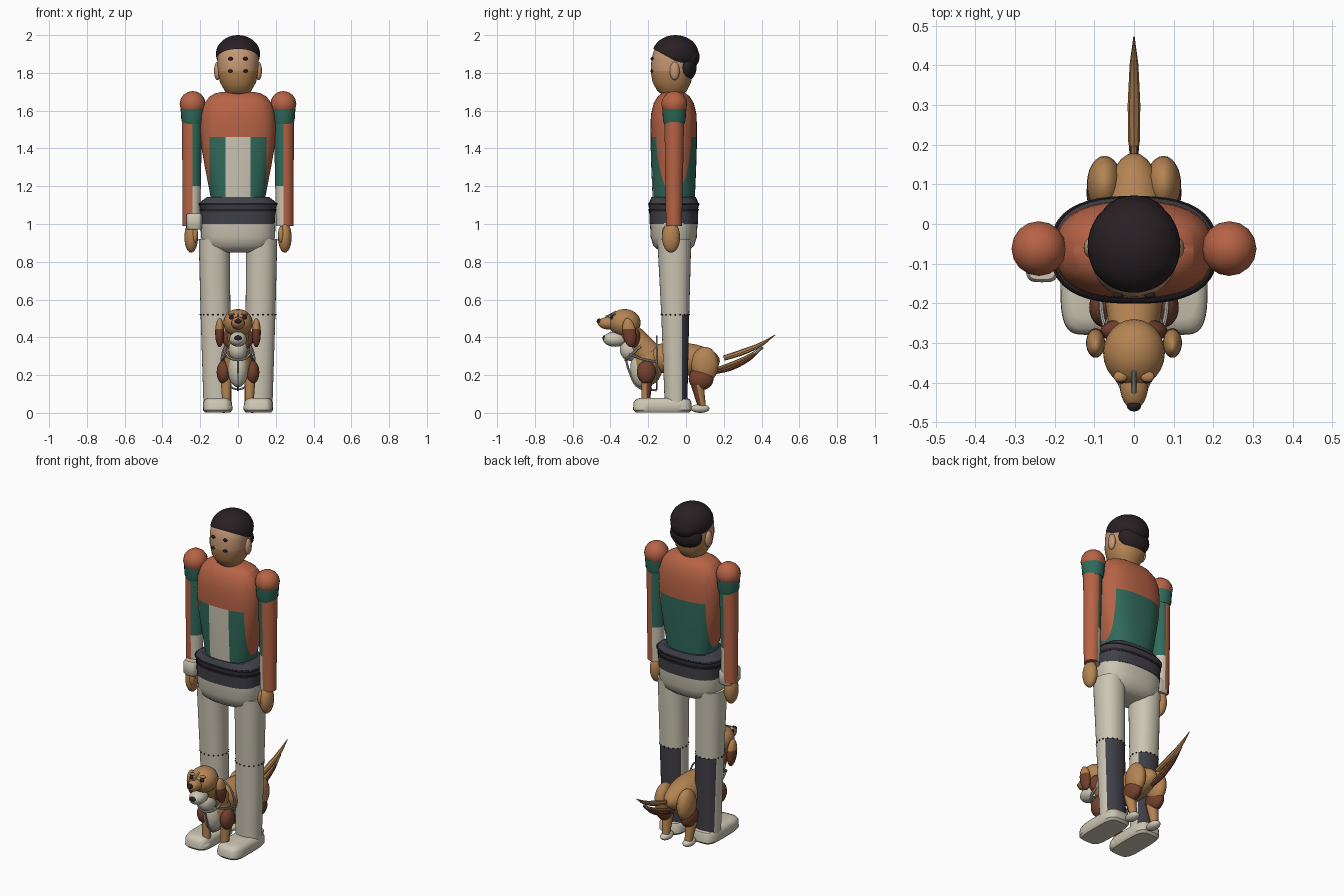
import bpy, bmesh, math
from mathutils import Vector, Matrix

if "Cube" in bpy.data.objects:
    bpy.data.objects.remove(bpy.data.objects["Cube"])

COLOURS = {
    "rust": (0.47, 0.125, 0.06), "green": (0.03, 0.145, 0.105), "cream": (0.60, 0.56, 0.45),
    "charcoal": (0.05, 0.05, 0.065), "hair_dark": (0.022, 0.014, 0.016), "tan": (0.46, 0.23, 0.085),
    "skin": (0.55, 0.31, 0.17), "brown": (0.17, 0.052, 0.026), "grey": (0.45, 0.45, 0.42),
}
MATS = {}
for key, rgb in COLOURS.items():
    m = bpy.data.materials.new(key)
    m.use_nodes = True
    m.diffuse_color = (*rgb, 1)
    m.node_tree.nodes["Principled BSDF"].inputs["Base Color"].default_value = (*rgb, 1)
    MATS[key] = m
made = []


def finish(name, bm, mats, rule=None, cuts=()):
    """Slice along colour borders, assign colours and link the part."""
    for co, no in cuts:
        bmesh.ops.bisect_plane(bm, geom=bm.verts[:] + bm.edges[:] + bm.faces[:],
                               plane_co=co, plane_no=no)
    bmesh.ops.recalc_face_normals(bm, faces=bm.faces[:])
    mats = mats.split()
    if rule:
        for f in bm.faces:
            f.material_index = mats.index(rule(f.calc_center_median()))
    me = bpy.data.meshes.new(name)
    bm.to_mesh(me)
    bm.free()
    for k in mats:
        me.materials.append(MATS[k])
    ob = bpy.data.objects.new(name, me)
    bpy.context.collection.objects.link(ob)
    made.append(ob)
    return ob


def loft(name, rings, mats, power=2.0, n=40, rule=None, cuts=()):
    """Stack superellipse rings given as (z, cx, cy, rx, ry)."""
    bm = bmesh.new()
    loops = []
    for z, cx, cy, rx, ry in rings:
        loop = []
        for i in range(n):
            c, s = math.cos(math.tau * i / n), math.sin(math.tau * i / n)
            px = math.copysign(abs(c) ** (2 / power), c)
            py = math.copysign(abs(s) ** (2 / power), s)
            loop.append(bm.verts.new((cx + rx * px, cy + ry * py, z)))
        loops.append(loop)
    for a, b in zip(loops, loops[1:]):
        for i in range(n):
            bm.faces.new((a[i], a[(i + 1) % n], b[(i + 1) % n], b[i]))
    bm.faces.new(loops[0][::-1])
    bm.faces.new(loops[-1])
    return finish(name, bm, mats, rule, cuts)


def ball(name, centre, radii, mats, tilt=0, seg=24, rule=None, cuts=(), trim=None):
    bm = bmesh.new()
    mat = Matrix.Translation(centre) @ Matrix.Rotation(tilt, 4, 'X') @ Matrix.Diagonal((*radii, 1))
    bmesh.ops.create_uvsphere(bm, u_segments=seg, v_segments=seg // 2, radius=1, matrix=mat)
    if trim:
        bmesh.ops.bisect_plane(bm, geom=bm.verts[:] + bm.edges[:] + bm.faces[:],
                               plane_co=trim[0], plane_no=trim[1], clear_inner=True)
    return finish(name, bm, mats, rule, cuts)


def limb(name, a, b, r1, r2, mats, rule=None, cuts=()):
    a, b = Vector(a), Vector(b)
    bm = bmesh.new()
    mat = Matrix.Translation((a + b) / 2) @ (b - a).to_track_quat('Z', 'Y').to_matrix().to_4x4()
    bmesh.ops.create_cone(bm, cap_ends=True, segments=20, radius1=r1, radius2=r2,
                          depth=(b - a).length, matrix=mat)
    return finish(name, bm, mats, rule, cuts)


def tube(name, pts, radius, mat, taper=None, closed=False):
    """Smooth strap or tail along points; taper scales the radius per point."""
    cu = bpy.data.curves.new(name, 'CURVE')
    cu.dimensions = '3D'
    cu.bevel_depth, cu.bevel_resolution, cu.use_fill_caps = radius, 2, True
    sp = cu.splines.new('BEZIER')
    sp.bezier_points.add(len(pts) - 1)
    for i, (p, co) in enumerate(zip(sp.bezier_points, pts)):
        p.co, p.radius = co, taper[i] if taper else 1
        p.handle_left_type = p.handle_right_type = 'AUTO'
    sp.use_cyclic_u = closed
    sp.resolution_u = 8
    cu.materials.append(MATS[mat])
    ob = bpy.data.objects.new(name, cu)
    bpy.context.collection.objects.link(ob)
    bpy.ops.object.select_all(action='DESELECT')
    ob.select_set(True)
    bpy.context.view_layer.objects.active = ob
    bpy.ops.object.convert(target='MESH')
    made.append(bpy.context.object)


X, Y, Z = Vector((1, 0, 0)), Vector((0, 1, 0)), Vector((0, 0, 1))
CY = -0.065


def stack(rows):
    return [(z, 0, CY, rx, ry) for z, rx, ry in rows]


# Torso: cream shirt front, green waistcoat, rust jacket
def torso_rule(c):
    if c.z > 1.46:
        return "rust"
    if c.y < CY and abs(c.x) < 0.065:
        return "cream"
    return "green" if abs(c.x) < 0.15 else "rust"


loft("torso", stack([(1.11, .14, .11), (1.16, .148, .113), (1.3, .175, .119), (1.4, .193, .122),
                     (1.5, .2, .123), (1.58, .197, .121), (1.64, .178, .106), (1.675, .15, .085),
                     (1.692, .12, .062), (1.7, .08, .04)]),
     "rust cream green", 2.5, 56, torso_rule,
     [(Z * 1.46, Z)] + [(X * v, X) for v in (-.15, -.065, .065, .15)] + [(Y * CY, Y)])

# Belt and hips
loft("belt", stack([(1.0, .197, .128), (1.07, .2, .13)]), "charcoal", 2.6)
loft("belt_seam", stack([(1.066, .202, .132), (1.08, .204, .133)]), "hair_dark", 2.6)
loft("sash", stack([(1.08, .198, .129), (1.105, .208, .135), (1.12, .195, .127), (1.142, .165, .118)]),
     "charcoal", 2.6)
loft("sash_edge", stack([(1.1, .205, .133), (1.106, .211, .136), (1.112, .205, .133)]), "hair_dark", 2.6)
loft("hips", stack([(.85, .1, .055), (.86, .14, .08), (.885, .178, .108), (.93, .196, .122),
                    (1.005, .199, .126)]), "cream", 2.5)

for s, side in ((1, "left"), (-1, "right")):
    # Leg with dark lower back panel, knee stitching and shoe
    loft(side + "_leg", [(.05, s * .108, -.053, .075, .06), (.52, s * .119, -.057, .079, .074),
                         (.92, s * .126, -.062, .082, .09)], "cream charcoal", 2.2, 36,
         lambda c: "charcoal" if c.z < .52 and c.y > -.02 else "cream",
         [(Z * .52, Z), (Y * -.02, Y)])
    for i in range(18):
        t = math.tau * i / 18
        ball(side + "_knee_stitch", (s * .119 + .08 * math.cos(t), -.057 + .075 * math.sin(t), .52),
             (.005, .005, .004), "hair_dark", seg=8)
    loft(side + "_shoe", [(.003, s * .108, -.125, .068, .142), (.016, s * .108, -.125, .078, .155),
                          (.055, s * .108, -.125, .077, .153), (.072, s * .108, -.122, .068, .143),
                          (.08, s * .108, -.12, .05, .12)], "cream", 4)

    # Arm: rust sleeve with green and cream inner side
    loft(side + "_arm", [(.99, s * .247, -.064, .046, .042), (1.3, s * .245, -.063, .05, .048),
                         (1.57, s * .243, -.062, .053, .052)], "rust green cream", 2, 32,
         lambda c: "rust" if abs(c.x) > .24 else ("green" if c.z > 1.2 else "cream"),
         [(Z * 1.2, Z), (X * s * .24, X)])
    loft(side + "_arm_band", [(1.53, s * .24, -.062, .052, .054), (1.55, s * .24, -.062, .06, .06),
                              (1.61, s * .24, -.062, .064, .064)], "green", n=20)
    ball(side + "_shoulder", (s * .24, -.062, 1.635), (.069, .069, .069), "rust", seg=16)
    ball(side + "_hand", (s * .248, -.079, .93), (.036, .048, .082), "tan")
    ball(side + "_thumb", (s * .228, -.11, .945), (.016, .018, .045), "tan", seg=16)

    # Face details
    ball(side + "_ear", (s * .109, -.06, 1.81), (.018, .026, .048), "skin")
    ball(side + "_eye", (s * .04, -.179, 1.875), (.014, .009, .009), "hair_dark", seg=12)
    ball(side + "_cheek_mark", (s * .04, -.179, 1.81), (.014, .009, .009), "hair_dark", seg=12)

loft("wrist_cuff", [(.97, -.232, -.085, .036, .055), (.98, -.232, -.085, .042, .062),
                    (1.045, -.232, -.085, .042, .062), (1.055, -.232, -.085, .036, .055)], "cream", 4)

# Head and hair
loft("head", [(1.68, 0, -.07, .05, .05), (1.705, 0, -.074, .07, .078), (1.75, 0, -.075, .096, .102),
              (1.81, 0, -.075, .107, .112), (1.87, 0, -.073, .109, .11), (1.91, 0, -.07, .106, .103),
              (1.945, 0, -.065, .085, .085), (1.97, 0, -.06, .05, .05)], "tan skin", 2.2, 40,
     lambda c: "skin" if c.z > 1.81 else "tan")
ball("hair_cap", (0, -.056, 1.9), (.117, .122, .1), "hair_dark", seg=40,
     trim=((0, -.17, 1.925), (0, .55, 1)))
ball("hair_back", (0, -.002, 1.83), (.1, .058, .075), "hair_dark", seg=32)
ball("hair_crown", (0, .01, 1.885), (.085, .062, .065), "hair_dark", seg=32)

# Dog body, chest and neck
ball("dog_body", (0, -.03, .285), (.085, .21, .088), "tan", tilt=-.06, seg=32)
ball("dog_chest", (0, -.2, .26), (.074, .08, .115), "tan")
ball("dog_chest_patch", (0, -.235, .235), (.054, .06, .1), "cream")
limb("dog_neck", (0, -.2, .31), (0, -.31, .44), .072, .055, "tan")
ball("dog_nape", (0, -.27, .395), (.085, .036, .065), "brown")
ball("dog_bib", (0, -.295, .335), (.05, .055, .06), "cream")

# Dog head
ball("dog_skull", (0, -.325, .477), (.078, .085, .073), "tan")
ball("dog_muzzle", (0, -.405, .475), (.036, .062, .034), "tan")
ball("dog_jaw", (0, -.375, .39), (.046, .065, .04), "cream")
ball("dog_nose", (0, -.459, .485), (.018, .014, .014), "hair_dark", seg=16)
ball("dog_mouth", (0, -.428, .395), (.022, .014, .017), "hair_dark", seg=16)
tube("dog_blaze", [(0, -.425, .508), (0, -.395, .522), (0, -.37, .537)], .006, "grey")

for s, side in ((1, "left"), (-1, "right")):
    ball("dog_%s_eye" % side, (s * .034, -.393, .505), (.013, .01, .011), "hair_dark", seg=12)
    ball("dog_%s_brow" % side, (s * .034, -.385, .522), (.018, .014, .008), "tan", seg=12)
    ball("dog_%s_ear" % side, (s * .097, -.3, .425), (.024, .036, .078), "brown tan", .15,
         rule=lambda c: "tan" if c.z > .445 else "brown", cuts=[(Z * .445, Z)])
    # Front leg
    ball("dog_%s_shoulder" % side, (s * .077, -.21, .215), (.036, .05, .062), "brown")
    limb("dog_%s_foreleg" % side, (s * .064, -.205, .2), (s * .06, -.215, .03), .03, .021,
         "tan brown", lambda c: "brown" if c.y > -.21 else "tan", [(Y * -.21, Y)])
    ball("dog_%s_forepaw" % side, (s * .06, -.225, .028), (.031, .042, .027), "cream")
    # Hind leg
    ball("dog_%s_haunch" % side, (s * .074, .1, .255), (.045, .072, .095), "tan")
    ball("dog_%s_thigh" % side, (s * .08, .08, .18), (.04, .066, .06), "brown")
    limb("dog_%s_hind_leg" % side, (s * .08, .06, .15), (s * .075, .085, .03), .034, .021,
         "tan brown", lambda c: "brown" if c.y < .07 else "tan")
    ball("dog_%s_hind_paw" % side, (s * .075, .075, .023), (.03, .05, .023), "cream")
    # Harness side strap
    tube("harness_%s_strap" % side, [(s * .06, -.3, .31), (s * .08, -.23, .285), (s * .084, -.155, .27)],
         .006, "grey")

# Harness girth and lead
ring = [math.tau * i / 12 for i in range(12)]
tube("harness_girth", [(.088 * math.cos(t), -.155, .265 + .14 * math.sin(t)) for t in ring],
     .005, "grey", closed=True)
tube("harness_collar", [(.07 * math.cos(t), -.265 - .055 * math.sin(t), .33 - .05 * math.sin(t)) for t in ring],
     .007, "grey", closed=True)
tube("harness_chest_strap", [(0, -.318, .28), (0, -.3, .22), (0, -.25, .135), (0, -.155, .12)], .006, "grey")

# Feathered tail
tube("tail_upper", [(0, .2, .29), (0, .3, .322), (0, .4, .365), (0, .472, .413)], .016, "tan", (.9, 1, .7, .12))
tube("tail_lower", [(0, .155, .215), (0, .24, .24), (0, .33, .285), (0, .41, .345)], .015, "brown", (.7, 1, .8, .12))
tube("tail_middle", [(0, .17, .235), (0, .25, .262), (0, .33, .3), (0, .4, .347)], .012, "tan", (.7, 1, .8, .15))
tube("tail_tip", [(0, .35, .307), (0, .38, .33), (0, .405, .35)], .009, "cream", (.8, 1, .3))

# Smooth shading with sharp creases kept
bpy.ops.object.select_all(action='DESELECT')
for ob in made:
    ob.select_set(True)
bpy.context.view_layer.objects.active = made[0]
bpy.ops.object.shade_smooth_by_angle(angle=math.radians(40))
